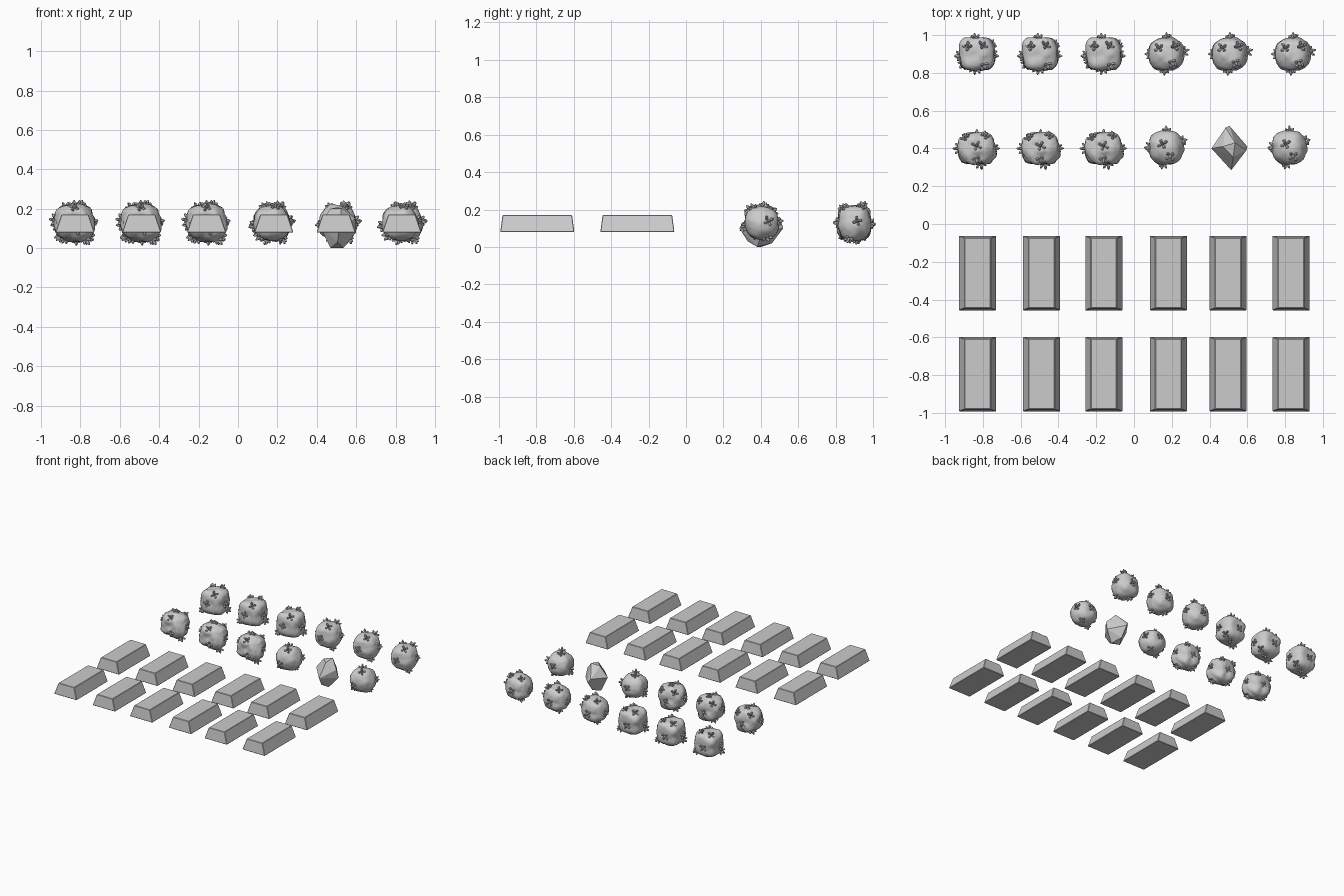
import bpy, bmesh, math, random
from mathutils import Vector, Matrix, noise

if "Cube" in bpy.data.objects:
    bpy.data.objects.remove(bpy.data.objects["Cube"])


def make_object(name, mesh, loc):
    ob = bpy.data.objects.new(name, mesh)
    ob.location = loc
    bpy.context.collection.objects.link(ob)
    return ob


# Ingot: tapered bar, slightly shorter and narrower on top
def ingot_mesh():
    bm = bmesh.new()
    bmesh.ops.create_cube(bm, size=1)
    for v in bm.verts:
        top = v.co.z > 0
        v.co.x *= 0.138 if top else 0.198
        v.co.y *= 0.372 if top else 0.396
        v.co.z = 0.17 if top else 0.08
    bmesh.ops.bevel(bm, geom=bm.edges[:], offset=0.003, segments=1,
                    affect='EDGES', profile=0.5)
    me = bpy.data.meshes.new("ingot")
    bm.to_mesh(me)
    bm.free()
    return me


# Rock surface: rounded block with lumps
def surface(d, radii, power, rough, seed):
    d = d.normalized()
    norm = sum(abs(c) ** power for c in d) ** (1 / power)
    lump = noise.noise(d * 1.7 + Vector((seed, 0, 0))) * rough
    lump += noise.noise(d * 3.6 + Vector((0, seed, 0))) * rough * 0.5
    p = d / norm * (1 + lump)
    return Vector([p[i] * radii[i] for i in range(3)])


# Small pointed crystal whose base sits at the given point
def crystal(bm, base, direction, radius, length):
    rot = direction.to_track_quat('Z', 'Y').to_matrix().to_4x4()
    for r1, r2, h, start in ((radius, radius * 1.1, length * 0.72, 0),
                             (radius * 1.1, radius * 0.35, length * 0.28, length * 0.72)):
        m = Matrix.Translation(base) @ rot @ Matrix.Translation((0, 0, start + h / 2))
        bmesh.ops.create_cone(bm, cap_ends=True, segments=6, radius1=r1,
                              radius2=r2, depth=h, matrix=m)


# Ore: rock body with clusters of splayed crystals
def ore_mesh(name, radii, power, rough, seed, spots):
    rng = random.Random(seed)
    bm = bmesh.new()
    bmesh.ops.create_icosphere(bm, subdivisions=4, radius=1)
    for v in bm.verts:
        v.co = surface(v.co, radii, power, rough, seed)
    for f in bm.faces:
        f.smooth = True
    for s in spots:
        d = Vector(s).normalized()
        p = surface(d, radii, power, rough, seed) - d * 0.012
        side = d.orthogonal().normalized()
        other = d.cross(side)
        turn = rng.uniform(0, math.pi)
        crystal(bm, p, d, 0.008, 0.038)
        for k in range(4):
            a = turn + k * math.pi / 2
            out = side * math.cos(a) + other * math.sin(a)
            crystal(bm, p + out * 0.006, (d + out * 0.9).normalized(),
                    0.0075, rng.uniform(0.026, 0.036))
    me = bpy.data.meshes.new(name)
    bm.to_mesh(me)
    bm.free()
    return me


# Gem: convex faceted stone
def gem_mesh():
    pts = [(0, .12, .10), (-.02, .11, .13), (.095, .01, .08), (.09, -.01, .15),
           (.01, -.115, .10), (-.095, 0, .12), (-.035, .01, .20), (.02, -.045, .20),
           (.03, .03, .215), (-.035, 0, 0), (.03, -.02, 0), (0, .06, .02), (0, -.07, .03)]
    bm = bmesh.new()
    for p in pts:
        bm.verts.new(p)
    bmesh.ops.convex_hull(bm, input=bm.verts[:])
    me = bpy.data.meshes.new("gem")
    bm.to_mesh(me)
    bm.free()
    return me


# Ingots in two rows
bar = ingot_mesh()
for y in (-0.26, -0.795):
    for x in (-0.828, -0.489, -0.16, 0.182, 0.498, 0.832):
        make_object("ingot", bar, (x, y, 0))

# Crystal cluster directions for the ore lumps
spots_a = [(-.45, .4, .8), (.3, .45, .85), (.35, -.6, .7), (-1, -.1, -.1), (1, -.1, 0),
           (-.1, .95, -.1), (-.1, -.95, .05), (.1, .1, -1), (-.6, -.5, -.6), (.65, .4, -.6)]
spots_b = [(-.55, .6, .6), (.4, .7, .6), (0, -.65, .75), (-.95, 0, .15), (.95, 0, .1),
           (0, .15, 1), (0, 1, -.15), (.2, -.9, -.3), (-.5, .2, -.85), (.55, -.2, -.8)]
spots_c = [(-.4, .35, .85), (.4, .4, .8), (.3, -.5, .8), (-1, 0, -.1), (1, .2, .1),
           (0, 1, -.05), (-.1, -1, 0), (-.3, .2, -.9), (.5, -.3, -.8)]
spots_d = [(-.2, .2, .95), (-1, 0, -.2), (.9, .35, .1), (.2, -.45, .85),
           (-.2, -.95, -.2), (0, .95, .1), (-.6, -.3, -.7), (.4, .3, -.85)]

ore_a = ore_mesh("blocky_ore", (.095, .088, .092), 3.6, 0.10, 3, spots_a)
ore_b = ore_mesh("craggy_ore", (.096, .085, .092), 2.8, 0.16, 7, spots_b)
ore_c = ore_mesh("round_ore", (.095, .088, .092), 2.5, 0.10, 12, spots_c)
ore_d = ore_mesh("smooth_ore", (.093, .092, .088), 2.3, 0.07, 20, spots_d)

# Ore lumps in two rows
for i, x in enumerate((-.832, -.498, -.162, .172, .508, .842)):
    kind = ore_a if i < 3 else ore_c
    make_object(kind.name, kind, (x, .9, .128))
for x in (-.832, -.494, -.16):
    make_object("craggy_ore", ore_b, (x, .4, .128))
for x in (.17, .822):
    make_object("smooth_ore", ore_d, (x, .405, .128))

make_object("gem", gem_mesh(), (.505, .4, 0))
